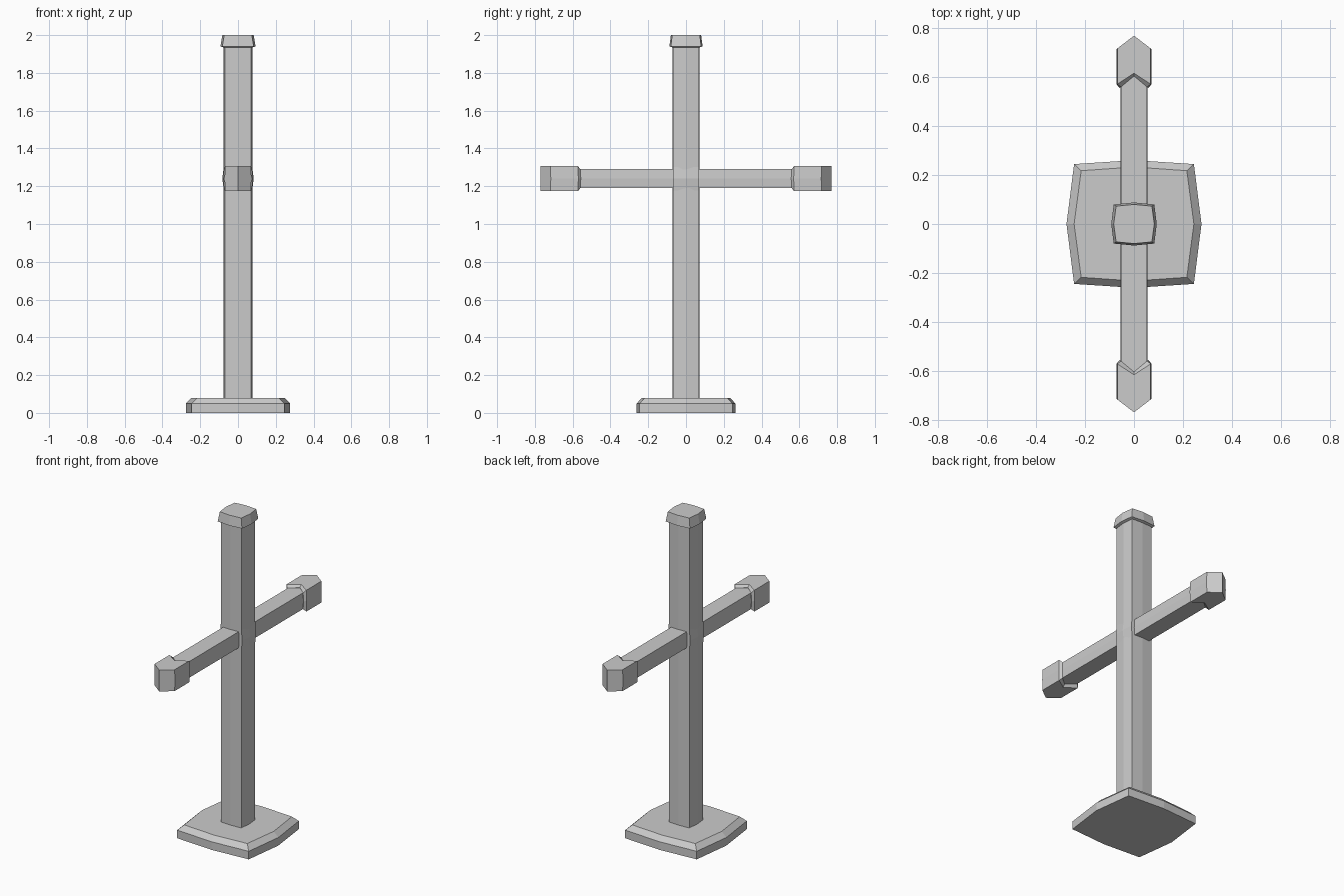
import bpy, bmesh

if "Cube" in bpy.data.objects:
    bpy.data.objects.remove(bpy.data.objects["Cube"])


def ring(w, h, bw=0.0, bh=0.0):
    """Eight-point rectangle whose side midpoints bulge outward."""
    return [(-w, -h), (0, -h - bh), (w, -h), (w + bw, 0),
            (w, h), (0, h + bh), (-w, h), (-w - bw, 0)]


def loft(name, rings):
    """Skin a stack of eight-point rings; ends are two halves so they can fold."""
    bm = bmesh.new()
    loops = [[bm.verts.new(p) for p in r] for r in rings]
    for a, b in zip(loops, loops[1:]):
        for i in range(8):
            j = (i + 1) % 8
            bm.faces.new((a[i], a[j], b[j], b[i]))
    for r in (loops[0], loops[-1]):
        bm.faces.new(r[1:6])
        bm.faces.new(r[5:] + r[:2])
    bmesh.ops.recalc_face_normals(bm, faces=bm.faces)
    mesh = bpy.data.meshes.new(name)
    bm.to_mesh(mesh)
    bm.free()
    ob = bpy.data.objects.new(name, mesh)
    bpy.context.collection.objects.link(ob)
    return ob


def upright(name, sections):
    return loft(name, [[(x, y, z) for x, y in ring(*r)] for z, r in sections])


BAR_Z = 1.24


def along_y(name, sections):
    """Sections are (y, fold, ring); fold pushes the centre line along y."""
    return loft(name, [[(x, y + k * (1 - abs(x) / r[0]), BAR_Z + z)
                        for x, z in ring(*r)] for y, k, r in sections])


# Foot plate with a bevelled top
upright("base", [(0, (.245, .245, .031, .016)),
                 (.05, (.245, .245, .031, .016)),
                 (.08, (.216, .218, .029, .015))])

# Upright post and its tapered cap
upright("post", [(.07, (.07, .068, .007, .004)),
                 (1.95, (.07, .068, .007, .004))])
upright("post_cap", [(1.935, (.071, .069, .007, .004)),
                     (1.94, (.083, .08, .01, .008)),
                     (2.0, (.073, .073, .01, .007))])

# Crossbar, with a slight swelling where it passes the post
along_y("crossbar", [(-.65, 0, (.053, .05, .003)),
                     (.65, 0, (.053, .05, .003))])
along_y("crossbar_joint", [(-.068, 0, (.071, .062, .005)),
                           (0, 0, (.075, .065, .008)),
                           (.068, 0, (.071, .062, .005))])

# Pointed bar end with chevron inner edge, mirrored front to back
end = along_y("bar_end", [(.56, .045, (.054, .051, .004)),
                          (.572, .045, (.068, .066, .003)),
                          (.718, .052, (.068, .066, .003))])
mirror = end.modifiers.new("mirror", 'MIRROR')
mirror.use_axis = (False, True, False)
